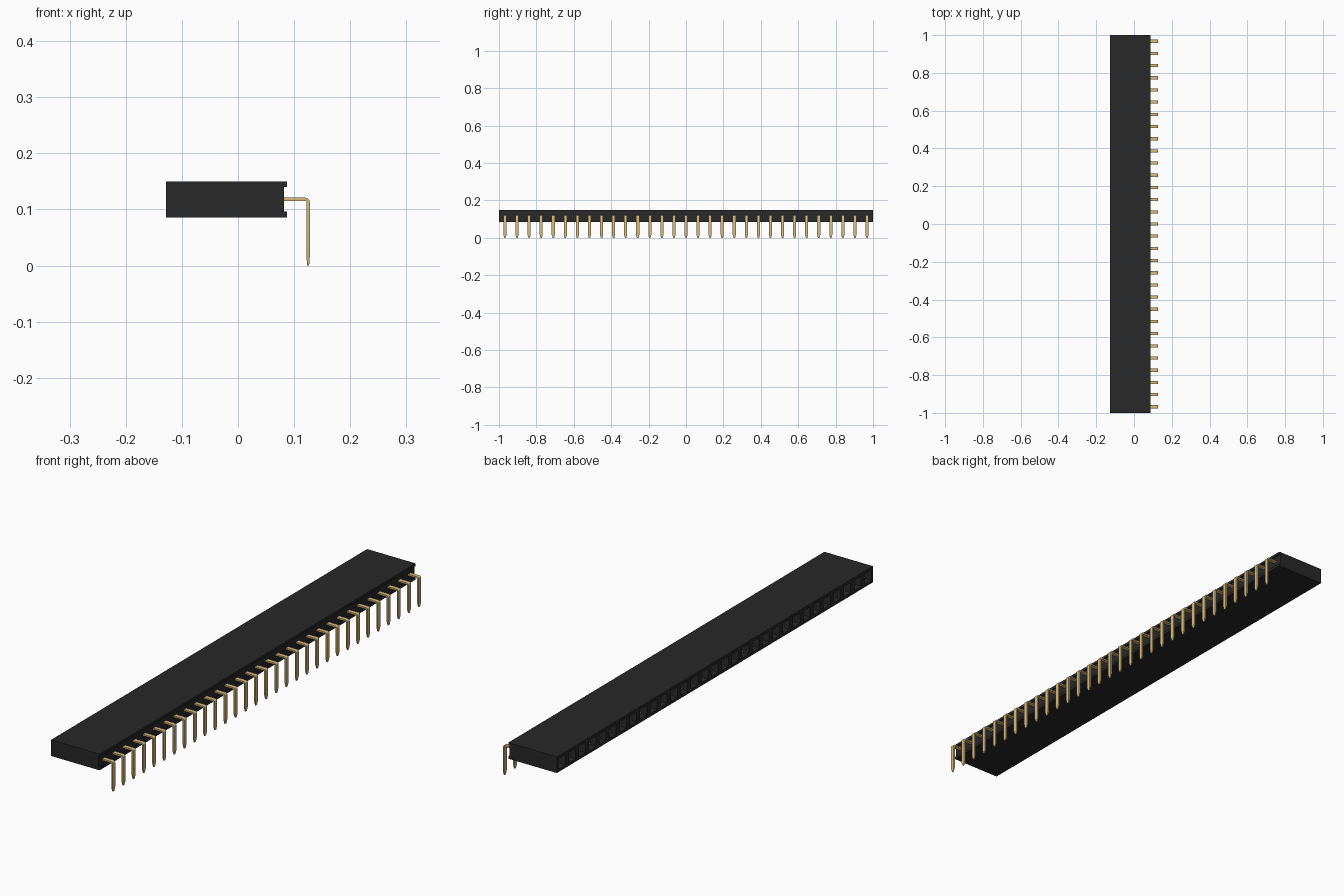
import bpy, bmesh, math
from mathutils import Vector

cube = bpy.data.objects.get("Cube")
if cube:
    bpy.data.objects.remove(cube, do_unlink=True)

PINS = 31
PITCH = 2.0 / PINS
MID_Z = 0.1178


def material(name, rgb):
    mat = bpy.data.materials.new(name)
    mat.use_nodes = True
    colour = (*rgb, 1.0)
    mat.diffuse_color = colour
    mat.node_tree.nodes["Principled BSDF"].inputs["Base Color"].default_value = colour
    return mat


def finish(bm, name, mat):
    mesh = bpy.data.meshes.new(name)
    bm.to_mesh(mesh)
    bm.free()
    mesh.materials.append(mat)
    obj = bpy.data.objects.new(name, mesh)
    bpy.context.collection.objects.link(obj)
    return obj


def loft(bm, rings):
    """Skin a list of closed rings and cap both ends."""
    rows = [[bm.verts.new(p) for p in ring] for ring in rings]
    n = len(rows[0])
    for a, b in zip(rows, rows[1:]):
        for i in range(n):
            j = (i + 1) % n
            bm.faces.new((a[i], a[j], b[j], b[i]))
    bm.faces.new(rows[0])
    bm.faces.new(rows[-1])


def strip(bm, path):
    """Flat bar along (x, z, thickness, width) stations."""
    rings = []
    for i, (x, z, t, w) in enumerate(path):
        p, q = path[max(i - 1, 0)], path[min(i + 1, len(path) - 1)]
        d = Vector((q[0] - p[0], 0, q[1] - p[1])).normalized()
        n = Vector((-d.z, 0, d.x)) * t / 2
        c, side = Vector((x, 0, z)), Vector((0, w / 2, 0))
        rings.append([c + n + side, c + n - side, c - n - side, c - n + side])
    loft(bm, rings)


black = material("black plastic", (0.021, 0.021, 0.021))
gold = material("gold metal", (0.70, 0.50, 0.21))

# Housing: grooved profile, one section per pin
bm = bmesh.new()
L, R, G = -0.128, 0.087, 0.082
B, T = MID_Z - PITCH / 2, MID_Z + PITCH / 2
profile = [(L, B), (R, B), (R, B + 0.0105), (G, B + 0.0105),
           (G, T - 0.0105), (R, T - 0.0105), (R, T), (L, T)]
loft(bm, [[(x, -1 + i * PITCH, z) for x, z in profile] for i in range(PINS + 1)])
bmesh.ops.recalc_face_normals(bm, faces=bm.faces[:])

# Sockets: square opening, funnel, then a deep pocket
bm.normal_update()
mouths = [f for f in bm.faces if f.normal.x < -0.9 and f.calc_center_median().x < L + 0.001]
for thickness, depth in ((0.016, 0.0), (0.005, -0.012), (0.0001, -0.17)):
    bmesh.ops.inset_individual(bm, faces=mouths, thickness=thickness, depth=depth)
housing = finish(bm, "housing", black)

# Pin: bent flat bar with a tapered tip
bm = bmesh.new()
TH, W, RAD = 0.006, 0.0165, 0.005
px = 0.128 - TH / 2
bend = [(px - RAD + RAD * math.sin(a), MID_Z - RAD + RAD * math.cos(a), TH, W)
        for a in (math.radians(15 * i) for i in range(7))]
strip(bm, [(0.045, MID_Z, TH, W)] + bend +
      [(px, 0.016, TH, W), (px, 0.0, TH * 0.6, W * 0.45)])

# Spring contacts: two leaves that pinch near the mouth
for s in (1, -1):
    strip(bm, [(x, MID_Z + s * dz, 0.003, 0.0165) for x, dz in
               ((0.05, 0.002), (0.03, 0.008), (-0.05, 0.008), (-0.09, 0.0035), (-0.112, 0.009))])
bmesh.ops.recalc_face_normals(bm, faces=bm.faces[:])
pins = finish(bm, "pins", gold)
pins.location.y = -1 + PITCH / 2
array = pins.modifiers.new("row", "ARRAY")
array.count = PINS
array.use_relative_offset = False
array.use_constant_offset = True
array.constant_offset_displace = (0, PITCH, 0)

# Smooth only the bends
bpy.ops.object.select_all(action="DESELECT")
pins.select_set(True)
bpy.context.view_layer.objects.active = pins
bpy.ops.object.shade_smooth_by_angle(angle=math.radians(30))
